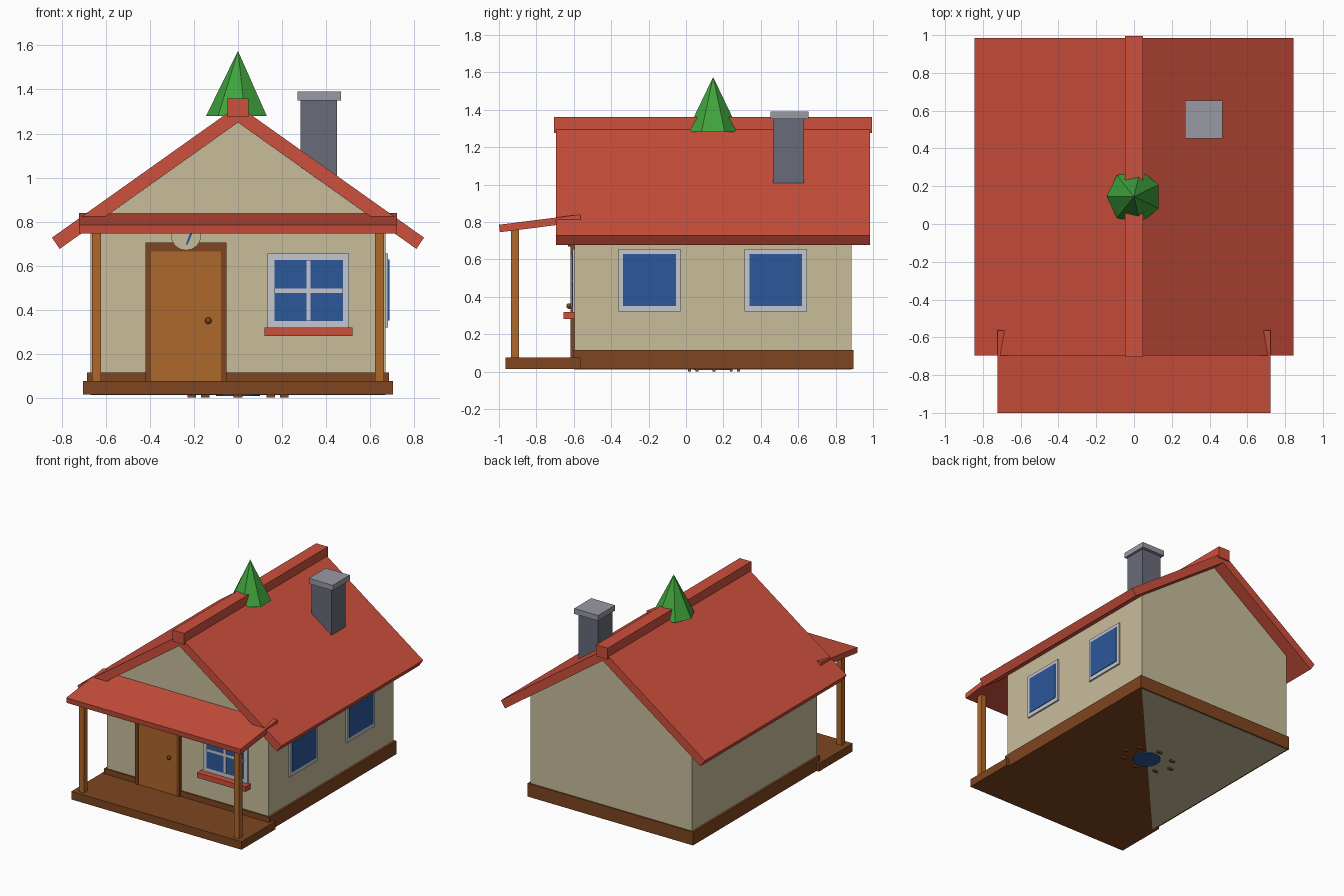
import bpy, bmesh, math
from mathutils import Matrix, Vector

cube = bpy.data.objects.get("Cube")
if cube:
    bpy.data.objects.remove(cube, do_unlink=True)


def material(name, rgb):
    m = bpy.data.materials.new(name)
    m.use_nodes = True
    m.diffuse_color = (*rgb, 1)
    m.node_tree.nodes["Principled BSDF"].inputs["Base Color"].default_value = (*rgb, 1)
    return m


RED = material("red tile", (0.61, 0.08, 0.045))
CREAM = material("cream plaster", (0.58, 0.51, 0.33))
WOOD = material("light wood", (0.43, 0.14, 0.025))
BROWN = material("dark wood", (0.21, 0.06, 0.014))
BLUE = material("blue glass", (0.025, 0.098, 0.33))
WHITE = material("white trim", (0.56, 0.57, 0.62))
STONE = material("grey stone", (0.14, 0.145, 0.19))
CAP = material("light stone", (0.32, 0.32, 0.37))
GREEN = material("pine green", (0.05, 0.37, 0.045))


def finish(name, mat, bm):
    bmesh.ops.recalc_face_normals(bm, faces=bm.faces)
    mesh = bpy.data.meshes.new(name)
    bm.to_mesh(mesh)
    bm.free()
    mesh.materials.append(mat)
    obj = bpy.data.objects.new(name, mesh)
    bpy.context.collection.objects.link(obj)
    return obj


def prism(name, mat, profile, axis, a, b):
    """Extrude a 2D profile along an axis from a to b."""
    place = {"x": lambda p, t: (t, p[0], p[1]),
             "y": lambda p, t: (p[0], t, p[1]),
             "z": lambda p, t: (p[0], p[1], t)}[axis]
    bm = bmesh.new()
    face = bm.faces.new([bm.verts.new(place(p, a)) for p in profile])
    out = bmesh.ops.extrude_face_region(bm, geom=[face])
    shift = Vector(place((0, 0), b - a))
    verts = [v for v in out["geom"] if isinstance(v, bmesh.types.BMVert)]
    bmesh.ops.translate(bm, verts=verts, vec=shift)
    return finish(name, mat, bm)


def box(name, mat, x0, x1, y0, y1, z0, z1):
    return prism(name, mat, [(x0, z0), (x1, z0), (x1, z1), (x0, z1)], "y", y0, y1)


def cone(name, mat, sides, r1, r2, depth, matrix):
    bm = bmesh.new()
    bmesh.ops.create_cone(bm, cap_ends=True, segments=sides, radius1=r1,
                          radius2=r2, depth=depth, matrix=matrix)
    return finish(name, mat, bm)


# Ground floor: foundation, porch deck and underside
box("foundation", BROWN, -0.685, 0.685, -0.605, 0.895, 0.015, 0.115)
box("porch_floor", BROWN, -0.705, 0.705, -0.965, -0.565, 0.015, 0.075)
prism("floor_underside", CREAM, [(0.67, 0.885), (-0.67, 0.885), (-0.67, -0.595)],
      "z", 0.012, 0.018)
cone("underside_disc", BLUE, 16, 0.1, 0.1, 0.008, Matrix.Translation((0, 0.14, 0.012)))
for i in range(8):
    a = math.tau * i / 8
    x, y = 0.21 * math.cos(a), 0.15 + 0.13 * math.sin(a)
    box("underside_peg", BROWN, x - 0.02, x + 0.02, y - 0.008, y + 0.008, 0, 0.02)

# Walls with gables, and the roof
SLOPE = 0.71
inner = 1.25
wall_top = inner - 0.67 * SLOPE
prism("walls", CREAM, [(-0.67, 0.05), (0.67, 0.05), (0.67, wall_top),
                       (0, inner), (-0.67, wall_top)], "y", -0.595, 0.885)
prism("roof", RED, [(0, 1.327), (0.845, 0.727), (0.81, 0.676), (0, inner),
                    (-0.81, 0.676), (-0.845, 0.727)], "y", -0.695, 0.985)
box("roof_ridge", RED, -0.048, 0.048, -0.705, 0.995, 1.275, 1.36)

# Porch roof and posts
prism("porch_roof", RED, [(-1.0, 0.785), (-0.995, 0.745), (-0.56, 0.8), (-0.565, 0.84)],
      "x", -0.722, 0.722)
for side, x in (("left", 0.643), ("right", -0.643)):
    box(side + "_porch_post", WOOD, x - 0.021, x + 0.021, -0.936, -0.893, 0.07, 0.77)

# Chimney
box("chimney", STONE, 0.285, 0.45, 0.465, 0.632, 0.99, 1.355)
box("chimney_cap", CAP, 0.27, 0.468, 0.453, 0.655, 1.35, 1.39)

# Door with frame and knob
box("door", WOOD, -0.4, -0.07, -0.612, -0.58, 0.07, 0.67)
box("door_frame_right", BROWN, -0.42, -0.395, -0.618, -0.58, 0.07, 0.705)
box("door_frame_left", BROWN, -0.078, -0.053, -0.618, -0.58, 0.07, 0.705)
box("door_frame_top", BROWN, -0.42, -0.053, -0.618, -0.58, 0.665, 0.705)
bm = bmesh.new()
bmesh.ops.create_uvsphere(bm, u_segments=12, v_segments=8, radius=0.015,
                          matrix=Matrix.Translation((-0.135, -0.625, 0.35)))
finish("door_knob", BROWN, bm)

# Round clock above the door
facing = Matrix.Translation((-0.236, -0.622, 0.738)) @ Matrix.Rotation(math.pi / 2, 4, "X")
cone("clock_face", CREAM, 16, 0.069, 0.069, 0.016, facing)
prism("clock_hand", BLUE, [(-0.237, 0.697), (-0.228, 0.697), (-0.208, 0.745),
                           (-0.219, 0.745)], "y", -0.634, -0.629)

# Front window with cross bars and sill
box("front_window_frame", WHITE, 0.135, 0.505, -0.606, -0.59, 0.315, 0.655)
box("front_window_glass", BLUE, 0.165, 0.476, -0.61, -0.6, 0.348, 0.625)
box("front_window_upright", WHITE, 0.31, 0.33, -0.614, -0.6, 0.348, 0.625)
box("front_window_crossbar", WHITE, 0.165, 0.476, -0.614, -0.6, 0.476, 0.496)
box("front_window_sill", RED, 0.12, 0.52, -0.655, -0.59, 0.28, 0.318)

# Two windows on the left wall
for y in (-0.195, 0.48):
    box("side_window_frame", WHITE, 0.66, 0.682, y - 0.166, y + 0.166, 0.32, 0.655)
    box("side_window_glass", BLUE, 0.67, 0.687, y - 0.141, y + 0.141, 0.35, 0.628)

# Pine tree at the ridge
cone("pine_tree", GREEN, 7, 0.145, 0, 0.295,
     Matrix.Translation((0, 0.145, 1.4275)) @ Matrix.Rotation(math.pi / 2, 4, "Z"))
